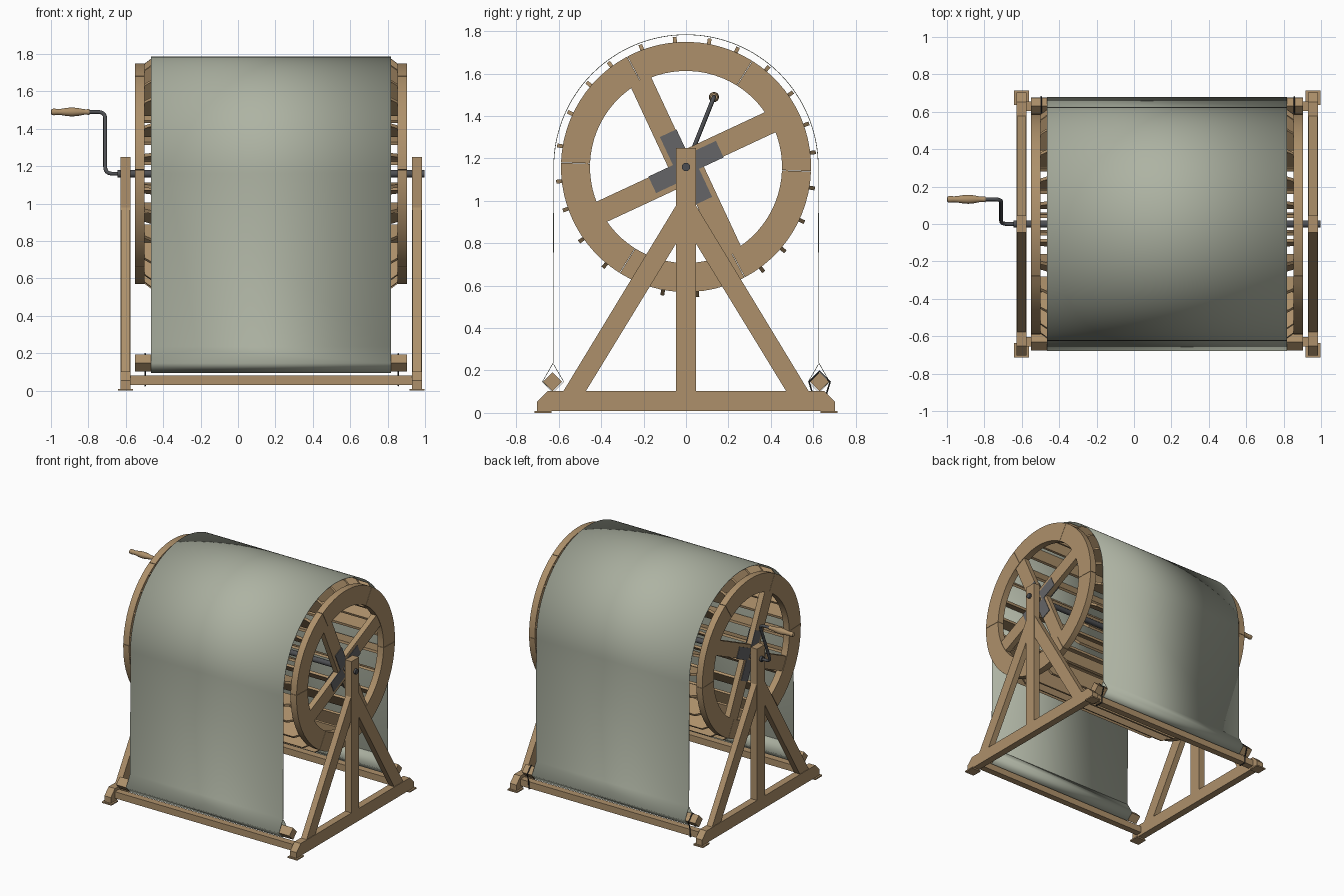
import bpy, bmesh, math
from mathutils import Vector, Matrix

if "Cube" in bpy.data.objects:
    bpy.data.objects.remove(bpy.data.objects["Cube"])

AZ = 1.16                      # axle height
XL, XR = -0.6015, 0.957        # side frame centres
D0, D1 = -0.55, 0.904          # drum ends


def mat(name, c):
    m = bpy.data.materials.new(name)
    m.diffuse_color = (*c, 1)
    m.use_nodes = True
    m.node_tree.nodes["Principled BSDF"].inputs["Base Color"].default_value = m.diffuse_color
    return m


WOOD = mat("wood", (0.42, 0.28, 0.145))
CLOTH = mat("grey green cloth", (0.42, 0.45, 0.365))
PLATE = mat("steel plate", (0.13, 0.13, 0.135))
ROD = mat("dark iron", (0.075, 0.078, 0.085))
ROPE = mat("black cord", (0.025, 0.025, 0.025))


def finish(name, bm, m, smooth=False):
    bmesh.ops.recalc_face_normals(bm, faces=bm.faces)
    me = bpy.data.meshes.new(name)
    bm.to_mesh(me)
    bm.free()
    me.materials.append(m)
    ob = bpy.data.objects.new(name, me)
    bpy.context.collection.objects.link(ob)
    if smooth:
        bpy.ops.object.select_all(action='DESELECT')
        ob.select_set(True)
        bpy.context.view_layer.objects.active = ob
        bpy.ops.object.shade_smooth_by_angle(angle=math.radians(35))
    return ob


def extrude_into(bm, pts, vec, matrix=None):
    """closed prism from 3D polygon points swept along vec"""
    f = bm.faces.new([bm.verts.new(p) for p in pts])
    r = bmesh.ops.extrude_face_region(bm, geom=[f], use_keep_orig=True)
    vs = [g for g in r['geom'] if isinstance(g, bmesh.types.BMVert)]
    bmesh.ops.translate(bm, verts=vs, vec=vec)
    if matrix:
        bmesh.ops.transform(bm, matrix=matrix, verts=list(f.verts) + vs)


def prism(bm, yz, x0, x1, matrix=None):
    extrude_into(bm, [(x0, y, z) for y, z in yz], (x1 - x0, 0, 0), matrix)


def rect(y0, y1, z0, z1):
    return [(y0, z0), (y1, z0), (y1, z1), (y0, z1)]


def lathe(name, prof, m, y, z, n=20):
    """profile of (x, radius) turned about an x-parallel axis"""
    bm = bmesh.new()
    rings = [[bm.verts.new((x, y + r * math.cos(2 * math.pi * i / n), z + r * math.sin(2 * math.pi * i / n)))
              for i in range(n)] for x, r in prof]
    for a, b in zip(rings, rings[1:]):
        for i in range(n):
            bm.faces.new((a[i], a[(i + 1) % n], b[(i + 1) % n], b[i]))
    bm.faces.new(rings[0])
    bm.faces.new(rings[-1])
    return finish(name, bm, m, True)


def tube(name, pts, r, m, cyclic=False):
    cu = bpy.data.curves.new(name, 'CURVE')
    cu.dimensions = '3D'
    cu.bevel_depth, cu.bevel_resolution, cu.use_fill_caps = r, 3, True
    sp = cu.splines.new('POLY')
    sp.points.add(len(pts) - 1)
    for p, q in zip(sp.points, pts):
        p.co = (*q, 1)
    sp.use_cyclic_u = cyclic
    cu.materials.append(m)
    ob = bpy.data.objects.new(name, cu)
    bpy.context.collection.objects.link(ob)
    bpy.ops.object.select_all(action='DESELECT')
    ob.select_set(True)
    bpy.context.view_layer.objects.active = ob
    bpy.ops.object.convert(target='MESH')
    bpy.ops.object.shade_smooth_by_angle(angle=math.radians(50))


# side frames: sill, post, braces, foot pads
for side, x in (("left", XL), ("right", XR)):
    bm = bmesh.new()
    prism(bm, [(-.703, .01), (.703, .01), (.703, .053), (.653, .103), (-.653, .103), (-.703, .053)],
          x - .027, x + .027)
    finish(side + "_sill", bm, WOOD)
    bm = bmesh.new()
    prism(bm, rect(-.046, .046, .1, 1.25), x - .027, x + .027)
    finish(side + "_post", bm, WOOD)
    bm = bmesh.new()
    for s in (-1, 1):
        prism(bm, [(s * .046, .98), (s * .58, .1), (s * .474, .1), (s * .046, .80)], x - .023, x + .023)
    finish(side + "_braces", bm, WOOD)
    bm = bmesh.new()
    for s in (-1, 1):
        prism(bm, rect(s * .675 - .04, s * .675 + .04, 0, .01), x - .04, x + .04)
    finish(side + "_foot_pads", bm, WOOD)

# cross bars joining the frames, and diamond-set cloth bars above them
for side, s in (("front", -1), ("back", 1)):
    bm = bmesh.new()
    prism(bm, rect(s * .63 - .025, s * .63 + .025, .03, .08), XL, XR)
    finish(side + "_cross_bar", bm, WOOD)
    bm = bmesh.new()
    c, h = s * .63, .045
    prism(bm, [(c - h, .147), (c, .147 - h), (c + h, .147), (c, .147 + h)], D0, D1)
    finish(side + "_cloth_bar", bm, WOOD)

# drum wheels: six-piece rim, pinwheel spokes, steel hub plates
turn = Matrix.Translation((0, 0, AZ))
for side, x0, x1 in (("left", D0, D0 + .05), ("right", D1 - .05, D1)):
    bm = bmesh.new()
    for k in range(6):
        a = [math.radians(-2 + 60 * k + .12 + 59.76 * i / 12) for i in range(13)]
        prism(bm, [(.59 * math.cos(t), .59 * math.sin(t)) for t in a] +
              [(.453 * math.cos(t), .453 * math.sin(t)) for t in reversed(a)], x0, x1, turn)
    finish(side + "_rim", bm, WOOD, True)
    sp, pl = bmesh.new(), bmesh.new()
    for k in range(4):
        m = turn @ Matrix.Rotation(math.radians(25 + 90 * k), 4, 'X')
        prism(sp, rect(-.03, .465, -.03, .077), x0 + .004, x1 - .004, m)
        for xp in (x0, x1 - .005):
            prism(pl, rect(.03, .18, -.034, .052), xp, xp + .005, m)
    finish(side + "_spokes", sp, WOOD)
    finish(side + "_hub_plates", pl, PLATE)

# radial slats between the wheels, four per rim piece, with chamfered ends
bm = bmesh.new()
a, b = D0 + .05, D1 - .05
for k in range(6):
    for off in (8.5, 21.5, 37, 52.5):
        m = turn @ Matrix.Rotation(math.radians(-2 + 60 * k + off - 90), 4, 'X')
        extrude_into(bm, [(x, -.009, z) for x, z in ((a, .485), (a, .59), (a + .035, .616),
                     (b - .035, .616), (b, .59), (b, .485))], (0, .018, 0), m)
finish("drum_slats", bm, WOOD)

# cloth: over the drum, down both sides, looped round each bar
R = .624
loop = [(0, .235), (.05, .147), (0, .096), (-.05, .147), (-.002, .23)]
path = [(R + .003 + y, z) for y, z in reversed(loop)]
path += [(R * math.cos(math.pi * i / 64), AZ + R * math.sin(math.pi * i / 64)) for i in range(65)]
path += [(-R - .003 - y, z) for y, z in loop]
bm = bmesh.new()
rows = [[bm.verts.new((x, y, z)) for y, z in path] for x in (-.465, .818)]
for i in range(len(path) - 1):
    bm.faces.new((rows[0][i], rows[0][i + 1], rows[1][i + 1], rows[1][i]))
cloth = finish("cloth", bm, CLOTH, True)
mod = cloth.modifiers.new("thickness", 'SOLIDIFY')
mod.thickness, mod.offset = .003, 0

# axle
lathe("axle", [(-.645, .02), (.998, .02)], ROD, 0, AZ)

# crank: rounded bends in the plane of the arm
up = Vector((0, .132, .33))
L = up.length
up.normalize()
flat = [(-.63, 0), (-.71, 0), (-.71, L), (-.82, L)]
pts = [flat[0]]
for i in (1, 2):
    p, c, n = (Vector(q) for q in flat[i - 1:i + 2])
    u, v = c + (p - c).normalized() * .04, c + (n - c).normalized() * .04
    for j in range(9):
        t = j / 8
        pts.append(tuple(u * (1 - t) ** 2 + c * 2 * t * (1 - t) + v * t * t))
pts.append(flat[3])
tube("crank_rod", [Vector((x, 0, AZ)) + up * d for x, d in pts], .0105, ROD)
tip = Vector((0, 0, AZ)) + up * L
lathe("crank_handle", [(-1, .008), (-.996, .015), (-.985, .018), (-.965, .016), (-.945, .017), (-.915, .022),
                       (-.885, .024), (-.855, .021), (-.825, .015), (-.81, .014), (-.795, .016)],
      WOOD, tip.y, tip.z)

# cords lashing the back cloth bar to the cross bar
for side, x in (("left", -.497), ("right", .857)):
    tube(side + "_cord", [(x, y, z) for y, z in ((.63, .197), (.68, .147), (.66, .082), (.659, .026),
                          (.601, .026), (.6, .082), (.58, .147))], .004, ROPE, True)
